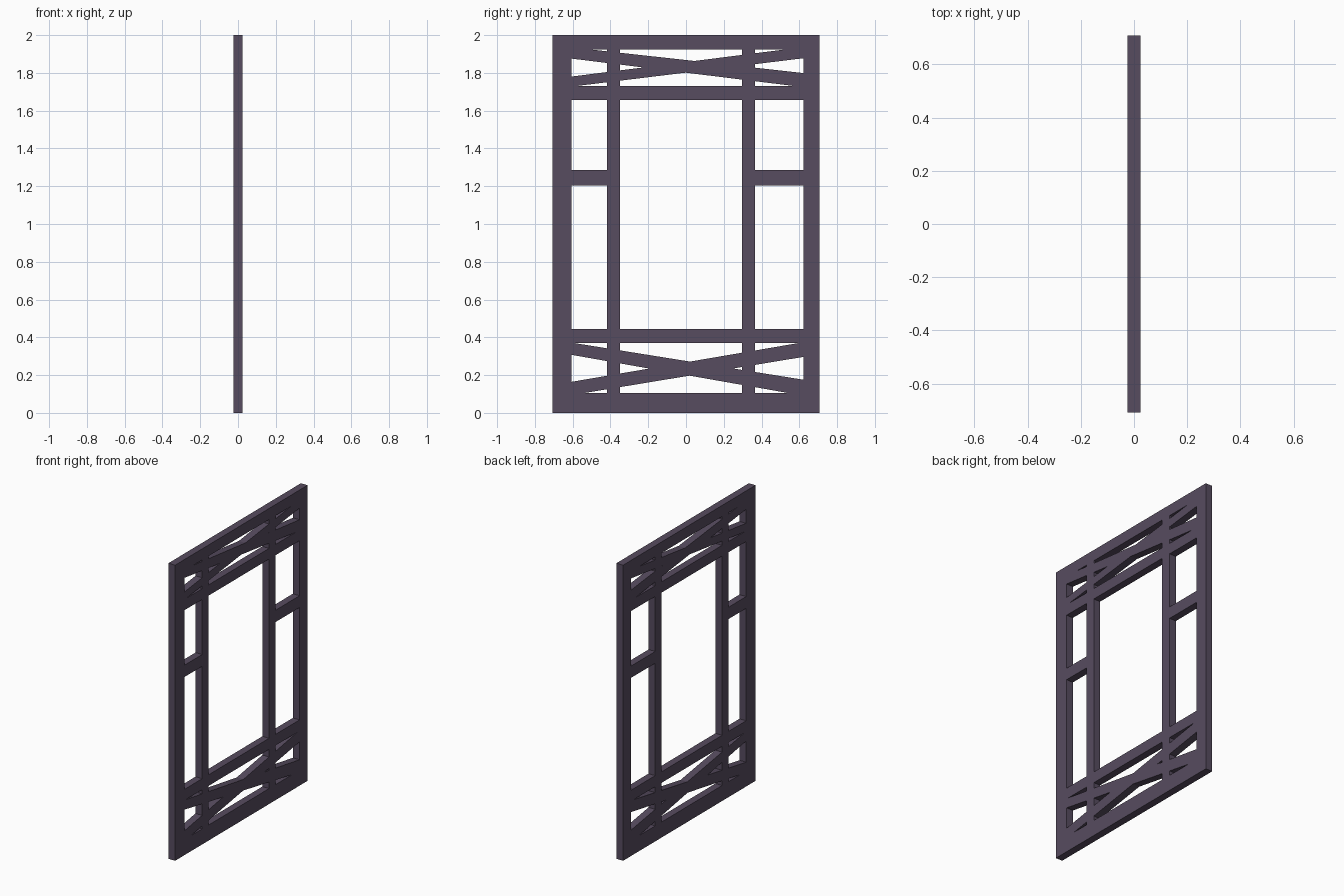
import bpy

if "Cube" in bpy.data.objects:
    bpy.data.objects.remove(bpy.data.objects["Cube"])

T = 0.025  # half thickness of the flat panel

mat = bpy.data.materials.new("dark_plum_paint")
mat.diffuse_color = (0.095, 0.072, 0.115, 1)
mat.use_nodes = True
mat.node_tree.nodes["Principled BSDF"].inputs["Base Color"].default_value = mat.diffuse_color


def plate(name, pts):
    """Extrude a (y, z) outline, counter-clockwise seen from +x, through the panel."""
    n = len(pts)
    verts = [(x, y, z) for x in (-T, T) for y, z in pts]
    faces = [tuple(range(n - 1, -1, -1)), tuple(range(n, 2 * n))]
    faces += [(i, (i + 1) % n, (i + 1) % n + n, i + n) for i in range(n)]
    mesh = bpy.data.meshes.new(name)
    mesh.from_pydata(verts, [], faces)
    mesh.materials.append(mat)
    obj = bpy.data.objects.new(name, mesh)
    bpy.context.collection.objects.link(obj)


def bar(name, y0, y1, z0, z1):
    plate(name, [(y0, z0), (y1, z0), (y1, z1), (y0, z1)])


def brace(name, low_left, low_right, top_right, top_left, y=0.65):
    """Slanted bar whose ends are buried in the side stiles."""
    plate(name, [(-y, low_left), (y, low_right), (y, top_right), (-y, top_left)])


# Outer stiles
L, R = -0.607, 0.622
bar("left_stile", -0.708, L, 0, 2)
bar("right_stile", R, 0.708, 0, 2)

# Horizontal rails between the stiles
for name, z0, z1 in (("bottom_rail", 0, 0.105), ("lower_rail", 0.37, 0.445),
                     ("upper_rail", 1.657, 1.73), ("top_rail", 1.925, 2)):
    bar(name, L, R, z0, z1)

# Inner uprights, running from bottom rail to top rail
bar("left_mullion", -0.419, -0.35, 0.105, 1.925)
bar("right_mullion", 0.296, 0.365, 0.105, 1.925)

# Short side crossbars
bar("left_crossbar", L, -0.419, 1.205, 1.285)
bar("right_crossbar", 0.365, R, 1.205, 1.285)

# Crossed braces in the top and bottom panels
brace("top_falling_brace", 1.881, 1.721, 1.796, 1.940)
brace("top_rising_brace", 1.722, 1.881, 1.940, 1.775)
brace("bottom_falling_brace", 0.315, 0.086, 0.171, 0.379)
brace("bottom_rising_brace", 0.087, 0.301, 0.379, 0.157)
